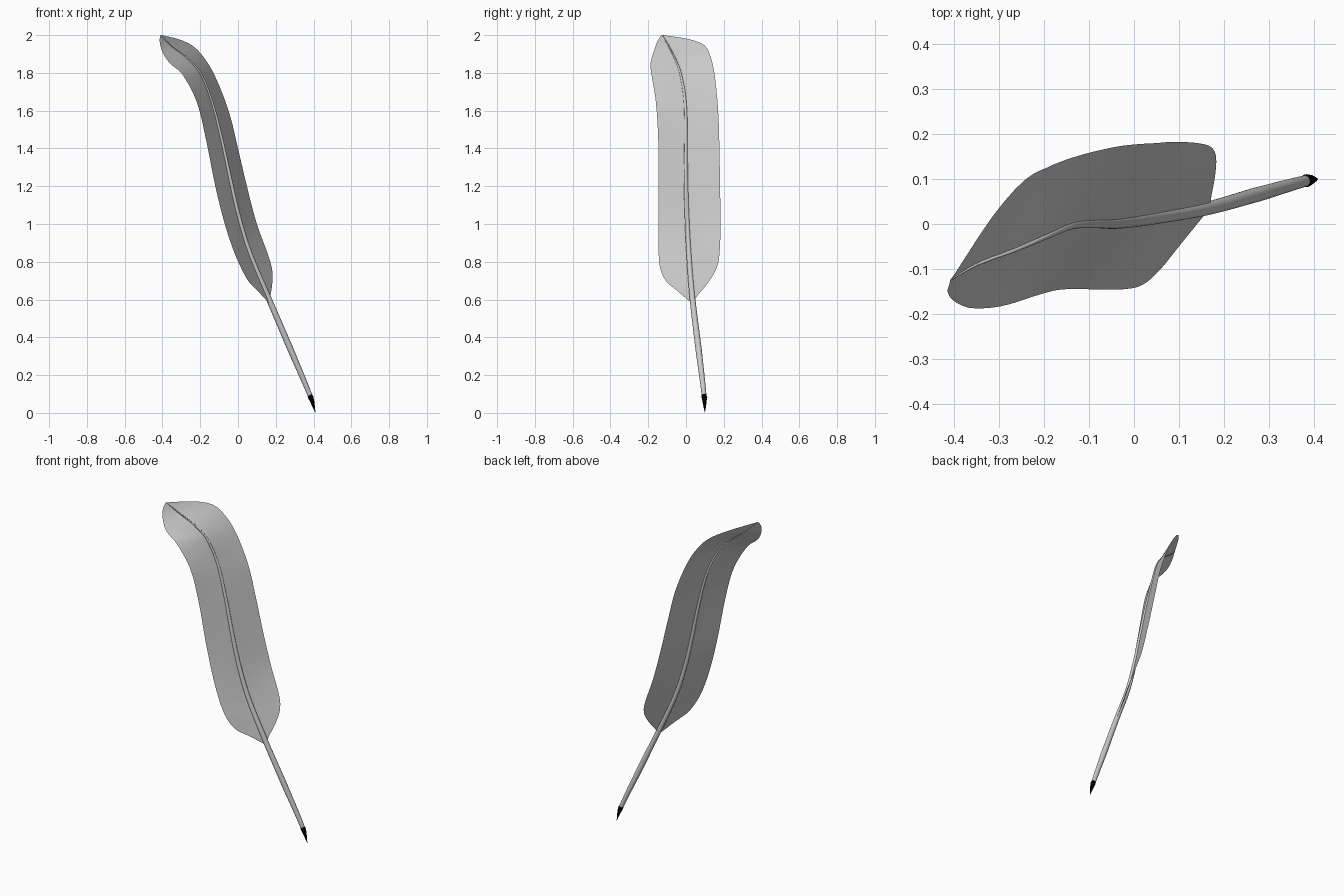
import bpy, bmesh, math
from mathutils import Vector

if "Cube" in bpy.data.objects:
    bpy.data.objects.remove(bpy.data.objects["Cube"])


def material(name, rgb, rough=0.6):
    m = bpy.data.materials.new(name)
    m.use_nodes = True
    m.diffuse_color = (*rgb, 1)
    bsdf = m.node_tree.nodes["Principled BSDF"]
    bsdf.inputs["Base Color"].default_value = (*rgb, 1)
    bsdf.inputs["Roughness"].default_value = rough
    return m


feather_white = material("feather white", (0.6, 0.6, 0.6))
ink_black = material("ink black", (0.0, 0.0, 0.0))


def track(points):
    """Smooth curve through (z, x, y) points, as a function of height."""
    zs = [p[0] for p in points]
    ps = [Vector((p[1], p[2])) for p in points]
    n = len(ps)

    def slope(i):
        a, b = max(i - 1, 0), min(i + 1, n - 1)
        return (ps[b] - ps[a]) / (zs[b] - zs[a])

    def at(z):
        z = min(max(z, zs[0]), zs[-1])
        i = 0
        while i < n - 2 and z > zs[i + 1]:
            i += 1
        h = zs[i + 1] - zs[i]
        t = (z - zs[i]) / h
        s = t * t * (3 - 2 * t)
        p = (ps[i] * (1 - s) + ps[i + 1] * s
             + slope(i) * h * t * (1 - t) ** 2
             - slope(i + 1) * h * t * t * (1 - t))
        return Vector((p.x, p.y, z))
    return at


def finish(name, bm, mat):
    mesh = bpy.data.meshes.new(name)
    bm.to_mesh(mesh)
    bm.free()
    mesh.materials.append(mat)
    for f in mesh.polygons:
        f.use_smooth = True
    obj = bpy.data.objects.new(name, mesh)
    bpy.context.collection.objects.link(obj)
    return obj


def bridge(bm, rows, closed):
    for a, b in zip(rows, rows[1:]):
        for j in range(len(a) if closed else len(a) - 1):
            k = (j + 1) % len(a)
            bm.faces.new((a[j], a[k], b[k], b[j]))


def tube(name, path, radii, mat, sides=16):
    """Round tapered tube along a path."""
    bm = bmesh.new()
    rows = []
    for i, (p, r) in enumerate(zip(path, radii)):
        d = (path[min(i + 1, len(path) - 1)] - path[max(i - 1, 0)]).normalized()
        u = d.cross(Vector((0, 1, 0))).normalized()
        v = d.cross(u)
        rows.append([bm.verts.new(p + r * (u * math.cos(a) + v * math.sin(a)))
                     for a in (math.tau * k / sides for k in range(sides))])
    bridge(bm, rows, True)
    bm.faces.new(rows[0])
    bm.faces.new(rows[-1])
    bmesh.ops.recalc_face_normals(bm, faces=bm.faces)
    return finish(name, bm, mat)


# Centre line and the two vane edges: height, x, y
spine = track([(0, .41, .1), (.08, .386, .097), (.35, .272, .065), (.6, .165, .035),
               (.85, .06, .015), (1.05, 0, .005), (1.25, -.045, 0), (1.45, -.088, 0),
               (1.65, -.14, -.005), (1.8, -.2, -.03), (1.88, -.27, -.06),
               (1.94, -.35, -.09), (2, -.41, -.125)])
right_edge = track([(.58, .17, .035), (.62, .172, .06), (.68, .181, .11),
                    (.75, .182, .155), (.82, .165, .175), (1, .1, .183),
                    (1.2, .047, .18), (1.4, 0, .177), (1.6, -.05, .17),
                    (1.8, -.13, .15), (1.9, -.195, .125), (1.95, -.25, .092),
                    (1.98, -.32, .01), (2, -.405, -.12)])
left_edge = track([(.58, .165, .03), (.65, .1, -.05), (.69, .06, -.1), (.76, .02, -.135),
                   (.85, -.02, -.145), (1, -.07, -.146), (1.2, -.12, -.145),
                   (1.45, -.17, -.147), (1.65, -.22, -.16), (1.8, -.3, -.184),
                   (1.85, -.36, -.188), (1.91, -.4, -.172), (1.97, -.415, -.15),
                   (2, -.41, -.13)])

# Vane: a thin sheet spanning from edge to centre line to edge
bm = bmesh.new()
rows = []
steps, half = 64, 5
for i in range(steps + 1):
    z = .58 + 1.42 * (1 - math.cos(math.pi * i / steps)) / 2
    a, c, b = left_edge(z), spine(z), right_edge(z)
    pts = [a.lerp(c, k / half) for k in range(half)]
    pts += [c.lerp(b, k / half) for k in range(half + 1)]
    rows.append([bm.verts.new(p) for p in pts])
bridge(bm, rows, False)
finish("vane", bm, feather_white)

# Shaft: thickest below the vane, thinning to the feather tip
count = 72
path, radii = [], []
for i in range(count + 1):
    t = i / count
    z = .07 + 1.925 * t
    path.append(spine(z))
    radii.append(.0015 + .0165 * min(1, .65 + 2.5 * t) * (1 - t) ** .6)
tube("shaft", path, radii, feather_white)

# Nib: dark point, slightly wider than the shaft end
heights = [.095, .085, .06, .03, 0]
tube("nib", [spine(z) for z in heights], [.0125, .0145, .011, .006, .0004], ink_black)
